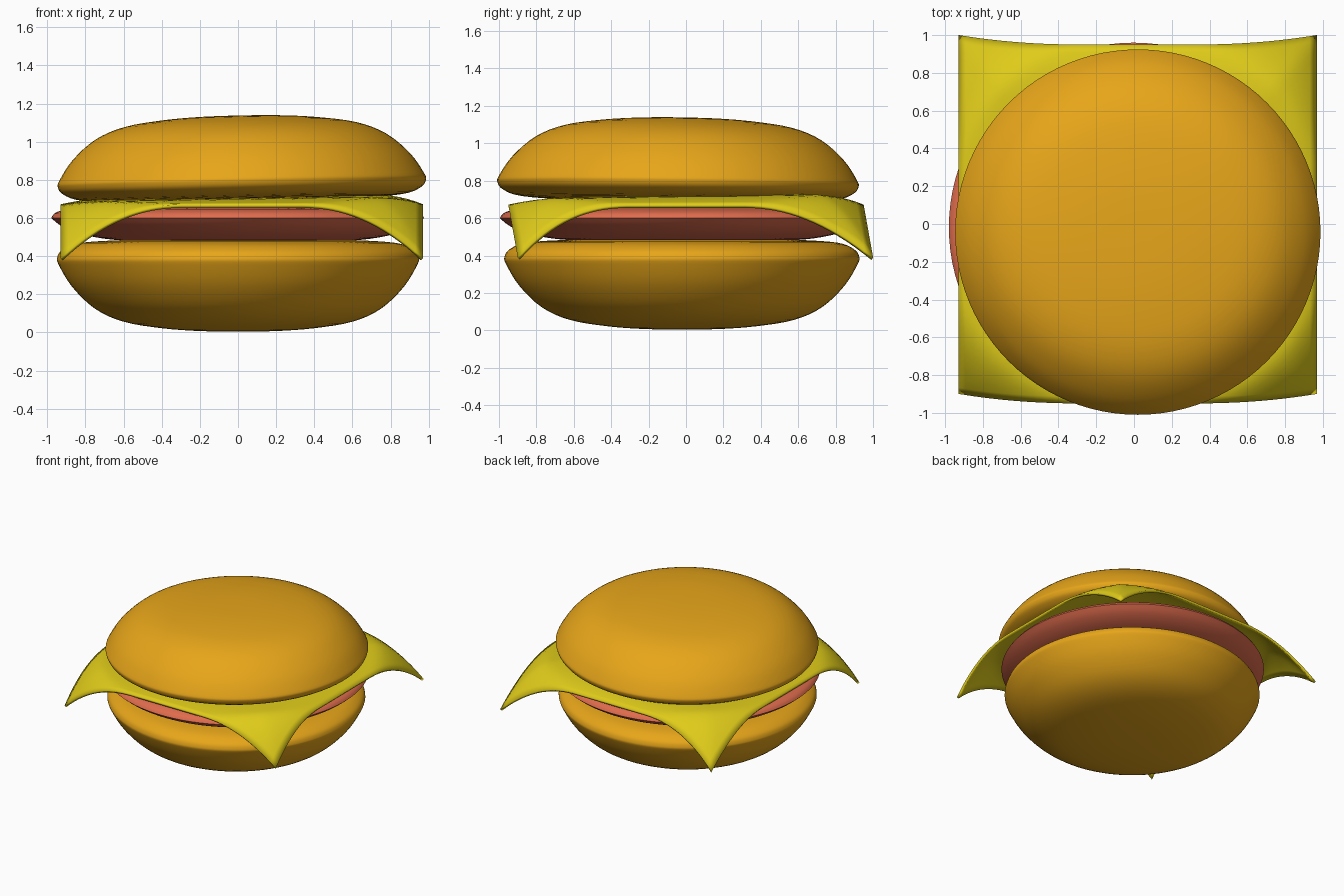
import bpy, bmesh
from math import radians, tau, hypot, cos, sin

if "Cube" in bpy.data.objects:
    bpy.data.objects.remove(bpy.data.objects["Cube"])


def finish(bm, name, color, loc=(0, 0, 0), rot=(0, 0, 0)):
    me = bpy.data.meshes.new(name)
    bm.to_mesh(me)
    bm.free()
    ob = bpy.data.objects.new(name, me)
    bpy.context.collection.objects.link(ob)
    ob.location, ob.rotation_euler = loc, [radians(a) for a in rot]
    mat = bpy.data.materials.new(name + "_color")
    mat.diffuse_color = (*color, 1)
    mat.use_nodes = True
    mat.node_tree.nodes["Principled BSDF"].inputs["Base Color"].default_value = mat.diffuse_color
    me.materials.append(mat)
    bpy.ops.object.select_all(action='DESELECT')
    ob.select_set(True)
    bpy.context.view_layer.objects.active = ob
    bpy.ops.object.shade_smooth_by_angle(angle=radians(40))
    return ob


def smooth_profile(pts, n=4):
    # Catmull-Rom curve through the profile points
    p = [pts[0]] + pts + [pts[-1]]
    out = []
    for a, b, c, d in zip(p, p[1:], p[2:], p[3:]):
        for i in range(n):
            t = i / n
            out.append([0.5 * (2 * b[k] + (c[k] - a[k]) * t
                               + (2 * a[k] - 5 * b[k] + 4 * c[k] - d[k]) * t * t
                               + (3 * b[k] - a[k] - 3 * c[k] + d[k]) * t ** 3)
                        for k in (0, 1)])
    return out + [pts[-1]]


def lathe(pts, name, color, loc, rot=(0, 0, 0), n=96):
    bm = bmesh.new()
    bottom, *rings, top = pts
    loops = [[bm.verts.new((r * cos(tau * i / n), r * sin(tau * i / n), z))
              for i in range(n)] for r, z in rings]
    ends = [bm.verts.new((0, 0, bottom[1])), bm.verts.new((0, 0, top[1]))]
    for i in range(n):
        j = (i + 1) % n
        for a, b in zip(loops, loops[1:]):
            bm.faces.new((a[i], a[j], b[j], b[i]))
        bm.faces.new((ends[0], loops[0][j], loops[0][i]))
        bm.faces.new((ends[1], loops[-1][i], loops[-1][j]))
    bmesh.ops.recalc_face_normals(bm, faces=bm.faces)
    return finish(bm, name, color, loc, rot)


BUN = (0.80, 0.38, 0.01)
bun = smooth_profile([(0, 0), (0.2, 0.003), (0.4, 0.018), (0.6, 0.052), (0.75, 0.12),
                      (0.87, 0.235), (0.94, 0.35), (0.948, 0.39), (0.92, 0.43),
                      (0.83, 0.465), (0.6, 0.48), (0.3, 0.482), (0, 0.482)])

# Bottom bun, and the same shape turned over and slightly tilted for the top
lathe(bun, "bottom_bun", BUN, (0, -0.022, 0.004))
lathe([(r * 1.018, -z * 0.92) for r, z in bun], "top_bun", BUN,
      (0.013, -0.038, 1.137), (-0.8, -1.2, 0))

# Patty with a crisp rim
lower = smooth_profile([(0, 0.475), (0.4, 0.477), (0.65, 0.486), (0.82, 0.515),
                        (0.92, 0.555), (0.978, 0.60)])
upper = smooth_profile([(0.978, 0.60), (0.95, 0.63), (0.86, 0.65), (0.6, 0.658), (0, 0.66)])
lathe(lower + upper[1:], "patty", (0.74, 0.15, 0.075), (-0.002, -0.018, 0))

# Square cheese slice with drooping corners
bm = bmesh.new()
bmesh.ops.create_grid(bm, x_segments=48, y_segments=48, size=0.95)
for v in bm.verts:
    x, y, _ = v.co
    edge = (max(abs(x), abs(y)) / 0.95) ** 7
    drop = 1.57 * max(0, hypot(x, y) - 1.0) ** 1.6
    v.co = (x + 0.02, y + 0.05 * drop / 0.28,
            0.712 + 0.015 * (x + y) * (1 - edge) - 0.04 * edge - drop)
cheese = finish(bm, "cheese_slice", (0.74, 0.60, 0.01))
sol = cheese.modifiers.new("thickness", 'SOLIDIFY')
sol.thickness = 0.018
sol.offset = -1
